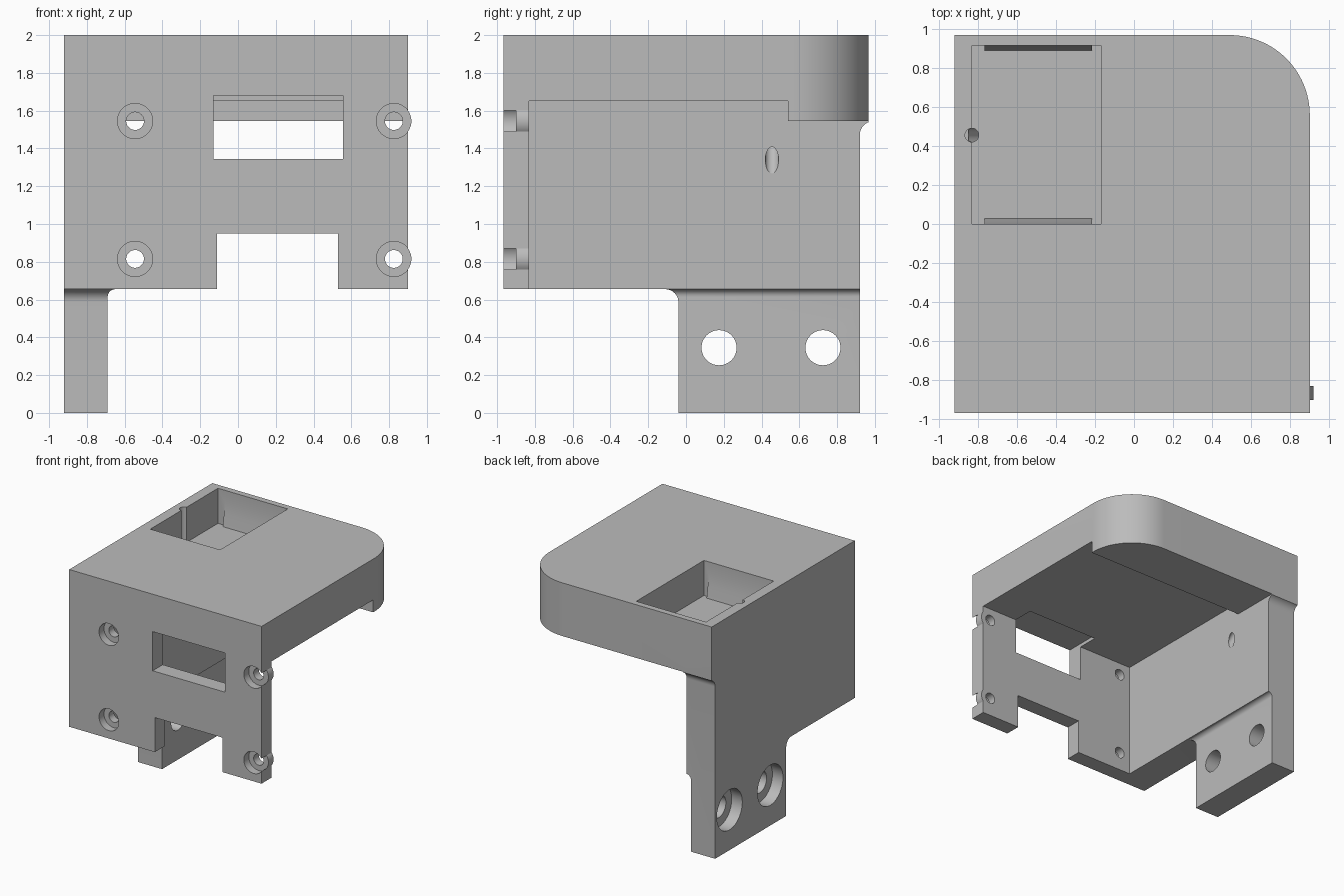
import bpy, bmesh, math
from mathutils import Vector

cube = bpy.data.objects.get("Cube")
if cube:
    bpy.data.objects.remove(cube, do_unlink=True)

grey = bpy.data.materials.new("plain_grey")
grey.use_nodes = True
COLOR = (0.5, 0.5, 0.5, 1)
grey.diffuse_color = COLOR
grey.node_tree.nodes["Principled BSDF"].inputs["Base Color"].default_value = COLOR

X0, X1, Y0, Y1 = -0.92, 0.9, -0.967, 0.967
BASE = 0.655          # underside of plate and wall
INNER = -0.65         # inner face of side wall


def arc(cx, cy, r, a0, a1, n=12):
    """Points on a circular arc, angles in degrees."""
    angles = [math.radians(a0 + (a1 - a0) * i / n) for i in range(n + 1)]
    return [(cx + r * math.cos(a), cy + r * math.sin(a)) for a in angles]


def prism(name, axis, profile, lo, hi):
    """Extrude a 2D profile along an axis; the profile uses the other two in order."""
    bm = bmesh.new()
    place = {"x": lambda p: (lo, p[0], p[1]),
             "y": lambda p: (p[0], lo, p[1]),
             "z": lambda p: (p[0], p[1], lo)}[axis]
    face = bm.faces.new([bm.verts.new(place(p)) for p in profile])
    out = bmesh.ops.extrude_face_region(bm, geom=[face])
    step = Vector([(hi - lo) * (axis == a) for a in "xyz"])
    verts = [g for g in out["geom"] if isinstance(g, bmesh.types.BMVert)]
    bmesh.ops.translate(bm, vec=step, verts=verts)
    bmesh.ops.recalc_face_normals(bm, faces=bm.faces)
    mesh = bpy.data.meshes.new(name)
    bm.to_mesh(mesh)
    bm.free()
    mesh.materials.append(grey)
    obj = bpy.data.objects.new(name, mesh)
    bpy.context.collection.objects.link(obj)
    return obj


def box(name, x, y, z):
    return prism(name, "z", [(x[0], y[0]), (x[1], y[0]), (x[1], y[1]), (x[0], y[1])], *z)


def rod(name, axis, center, r, lo, hi):
    return prism(name, axis, arc(*center, r, 0, 360, 48)[:-1], lo, hi)


def combine(target, tool, operation):
    mod = target.modifiers.new("join", "BOOLEAN")
    mod.operation, mod.solver, mod.object = operation, "EXACT", tool
    bpy.context.view_layer.objects.active = target
    bpy.ops.object.modifier_apply(modifier=mod.name)
    bpy.data.objects.remove(tool, do_unlink=True)


def add(tool):
    combine(body, tool, "UNION")


def cut(tool):
    combine(body, tool, "DIFFERENCE")


# Top slab with one rounded corner, hollowed underneath to leave a rear lip
outline = [(X0, Y0), (X1, Y0)] + arc(X1 - 0.41, Y1 - 0.41, 0.41, 0, 90, 32) + [(X0, Y1)]
body = prism("bracket_body", "z", outline, 1.545, 2)
cut(box("slab_hollow", (INNER, 1.2), (-0.83, 0.54), (1.4, 1.65)))

# Front plate
add(box("front_plate", (X0, X1), (Y0, -0.83), (BASE, 1.9)))

# Side wall with mounting tab, filleted below and under the rear lip
wall = [(Y0, BASE)] + arc(-0.11, BASE - 0.07, 0.07, 90, 0)
wall += [(-0.04, 0), (0.92, 0)] + arc(0.995, 1.47, 0.075, 180, 112, 10)
wall += [(Y1, 1.545), (Y1, 1.8), (Y0, 1.8)]
add(prism("side_wall", "x", wall, X0, INNER))
tab_relief = [(-0.69, -0.1)] + arc(INNER, BASE - 0.04, 0.04, 180, 90, 8)
tab_relief += [(-0.5, BASE), (-0.5, -0.1)]
cut(prism("tab_relief", "y", tab_relief, -0.3, 1.1))

# Tab mounting holes, counterbored from outside
for y in (0.175, 0.725):
    cut(rod("tab_hole", "x", (y, 0.345), 0.093, -1.1, -0.5))
    cut(rod("tab_counterbore", "x", (y, 0.345), 0.172, -1.1, -0.82))

# Front window and lower cutout
cut(box("window", (-0.13, 0.555), (-1.1, -0.65), (1.345, 1.68)))
cut(box("lower_cutout", (-0.11, 0.53), (-1.1, -0.7), (0.5, 0.95)))

# Front plate screw holes; the outer pair has bosses past the edge
for x in (-0.545, 0.825):
    for z in (0.815, 1.545):
        if x > 0:
            add(rod("screw_boss", "y", (x, z), 0.093, -0.9, -0.83))
        cut(rod("screw_counterbore", "y", (x, z), 0.093, -1.1, -0.9))
        cut(rod("screw_hole", "y", (x, z), 0.047, -1.1, -0.75))

# Pocket in the top with two wedge catches
cut(box("pocket", (-0.83, -0.17), (0, 0.915), (1.7, 2.1)))
catch = [(-0.03, 1.68), (0.028, 1.68), (0.028, 1.7), (0.012, 1.8), (0, 1.9), (-0.03, 1.9)]
for flip in (False, True):
    shape = [(0.915 - y, z) for y, z in catch] if flip else catch
    add(prism("catch", "x", shape, -0.765, -0.215))

# Cable channel: upright groove, then a sloping bore through the wall
cut(rod("cable_groove", "z", (-0.83, 0.455), 0.035, 1.64, 2.1))
bore = rod("cable_bore", "z", (0, 0), 0.035, -0.6, 0)
bore.rotation_euler = (0, math.radians(-30), 0)
bore.location = (-0.83, 0.455, 1.65)
bpy.context.view_layer.update()
cut(bore)

# Smooth the curved faces, keep the edges sharp
bpy.ops.object.select_all(action="DESELECT")
body.select_set(True)
bpy.context.view_layer.objects.active = body
bpy.ops.object.shade_smooth_by_angle(angle=math.radians(25))
